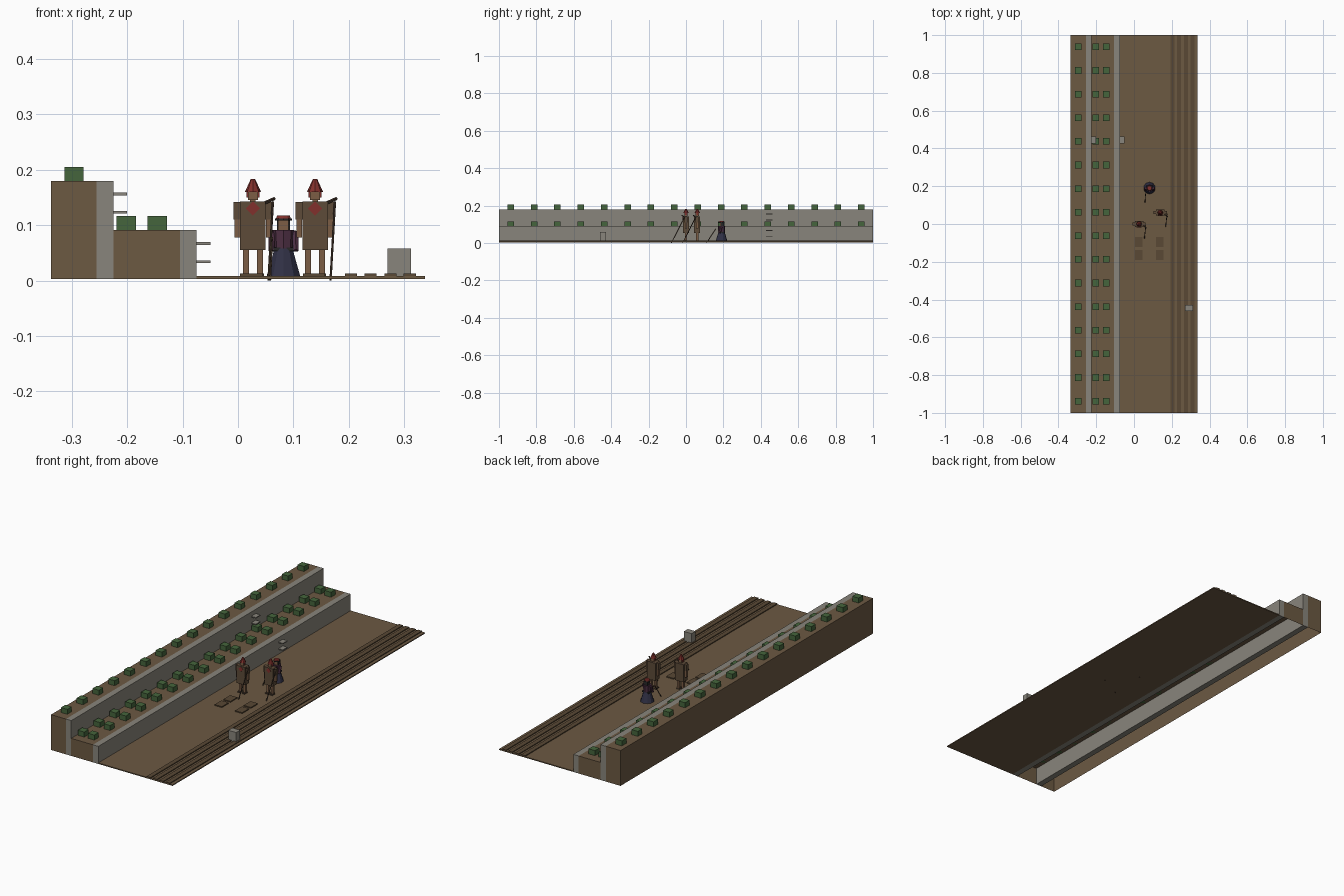
import bpy, bmesh
from math import radians
from mathutils import Vector

if "Cube" in bpy.data.objects:
    bpy.data.objects.remove(bpy.data.objects["Cube"])


def mat(name, rgb):
    m = bpy.data.materials.new(name)
    m.diffuse_color = (*rgb, 1)
    m.use_nodes = True
    m.node_tree.nodes["Principled BSDF"].inputs["Base Color"].default_value = m.diffuse_color
    return m


SOIL = mat("soil", (.15, .10, .055))
FURROW = mat("furrow_soil", (.10, .065, .035))
STONE = mat("stone", (.25, .235, .20))
GREEN = mat("leaf_green", (.06, .13, .045))
CLOTH = mat("brown_cloth", (.11, .07, .04))
SKIN = mat("skin", (.20, .11, .06))
RED = mat("red", (.22, .03, .025))
WOOD = mat("wood", (.07, .045, .03))
PURPLE = mat("purple_cloth", (.08, .03, .06))
NAVY = mat("navy_cloth", (.03, .03, .06))
BLACK = mat("black", (.02, .02, .02))


def finish(bm, name, m):
    me = bpy.data.meshes.new(name)
    bm.to_mesh(me)
    bm.free()
    me.materials.append(m)
    ob = bpy.data.objects.new(name, me)
    bpy.context.collection.objects.link(ob)
    return ob


def box(name, x, y, z, m, drop=()):
    """Box from (min, max) ranges; drop lists outward directions of faces left open."""
    bm = bmesh.new()
    bmesh.ops.create_cube(bm, size=1)
    bm.normal_update()
    gone = [f for f in bm.faces if any(f.normal.dot(Vector(d)) > .9 for d in drop)]
    bmesh.ops.delete(bm, geom=gone, context='FACES')
    for v in bm.verts:
        v.co = [(a + b) / 2 + c * (b - a) for c, (a, b) in zip(v.co, (x, y, z))]
    return finish(bm, name, m)


def cone(name, c, z0, z1, r0, r1, m, n=8):
    bm = bmesh.new()
    bmesh.ops.create_cone(bm, cap_ends=True, segments=n, radius1=r0, radius2=r1, depth=z1 - z0)
    ob = finish(bm, name, m)
    ob.location = (c[0], c[1], (z0 + z1) / 2)
    return ob


def rod(name, a, b, r, m, n=6):
    a, b = Vector(a), Vector(b)
    d = b - a
    ob = cone(name, (0, 0), 0, d.length, r, r, m, n)
    ob.location = (a + b) / 2
    ob.rotation_mode = 'QUATERNION'
    ob.rotation_quaternion = d.to_track_quat('Z', 'Y')
    return ob


def mid(c, w):
    return (c - w / 2, c + w / 2)


# terraces: soil shells open underneath, faced with stone walls
LONG = (-1, 1)
DOWN, PX, NX = (0, 0, -1), (1, 0, 0), (-1, 0, 0)
box("upper_terrace", (-.337, -.255), LONG, (.003, .18), SOIL, (DOWN, PX))
box("upper_wall", (-.255, -.225), LONG, (.003, .18), STONE)
box("lower_terrace", (-.225, -.105), LONG, (.003, .091), SOIL, (DOWN, PX, NX))
box("lower_wall", (-.105, -.075), LONG, (.003, .091), STONE)

# path with raised furrows along the outer edge
box("ground", (-.075, .337), LONG, (.003, .008), SOIL)
for x in (.204, .239, .275, .310):
    box("furrow", mid(x, .022), LONG, (.004, .0125), FURROW)

# crops in three rows
for x, z in ((-.296, .18), (-.202, .091), (-.146, .091)):
    for i in range(16):
        box("shrub", mid(x, .035), mid(-.9375 + i * .125, .035), (z, z + .025), GREEN)

# stepping stones jutting from the walls, and a marker stone
for x, z in ((-.075, .034), (-.075, .067), (-.225, .123), (-.225, .156)):
    box("wall_step", (x - .005, x + .025), mid(.445, .036), mid(z, .005), STONE)
box("marker_stone", mid(.291, .043), mid(-.445, .032), (.008, .058), STONE)

# flat slabs in front of the workers
for x in (.024, .137):
    for y in (-.095, -.164):
        box("flat_slab", mid(x, .04), mid(y, .054), (.007, .013), FURROW)


def worker(cx, cy, turn):
    for s in (-1, 1):
        box("leg", mid(cx + s * .0125, .011), mid(cy, .013), (.008, .056), SKIN)
        box("foot", mid(cx + s * .0125, .015), mid(cy - .004, .022), (.005, .013), WOOD)
        box("arm", mid(cx + s * .0285, .010), mid(cy, .013), (.078, .141), SKIN)
        box("sleeve", mid(cx + s * .0285, .013), mid(cy, .016), (.110, .142), CLOTH)
    box("tunic", mid(cx, .046), mid(cy, .032), (.055, .143), CLOTH)
    neck = box("neck_patch", (-.009, .009), (-.001, .001), (-.009, .009), RED)
    neck.location = (cx, cy - .0165, .130)
    neck.rotation_euler.y = radians(45)
    box("neck", mid(cx, .010), mid(cy, .010), (.141, .148), SKIN)
    box("head", mid(cx, .018), mid(cy, .018), (.145, .163), SKIN)
    cone("cap", (cx, cy), .160, .183, .0145, .004, RED)
    for s in (-1, 1):
        box("ear_flap", mid(cx + s * .010, .004), mid(cy, .010), (.150, .163), RED)
    # long handled tool, leaning forward
    bx = cx + .028 + turn
    rod("tool_handle", (bx, cy - .078, .001), (bx + .008, cy - .006, .142), .0022, WOOD)
    rod("tool_blade", (cx + .014, cy - .002, .137), (cx + .039, cy - .022, .148), .003, WOOD, 4)


worker(.027, 0, 0)
worker(.139, .06, 0)

# robed figure with wide skirt and flat red hat
rx, ry = .082, .19
cone("skirt", (rx, ry), .004, .058, .033, .017, NAVY, 10)
cone("bodice", (rx, ry), .055, .091, .017, .020, PURPLE, 8)
box("sash", mid(rx, .037), mid(ry, .030), (.053, .060), BLACK)
for s in (-1, 1):
    rod("robe_sleeve", (rx + s * .021, ry, .088), (rx + s * .022, ry - .012, .054), .006, PURPLE)
box("robed_head", mid(rx, .019), mid(ry, .019), (.090, .111), SKIN)
box("hair", mid(rx, .023), (ry - .003, ry + .013), (.086, .111), BLACK)
cone("hat_brim", (rx, ry), .108, .112, .016, .016, BLACK, 10)
cone("hat_top", (rx, ry), .112, .117, .014, .012, RED, 10)
rod("walking_stick", (.058, .11, .001), (.061, .160, .078), .0022, WOOD)
